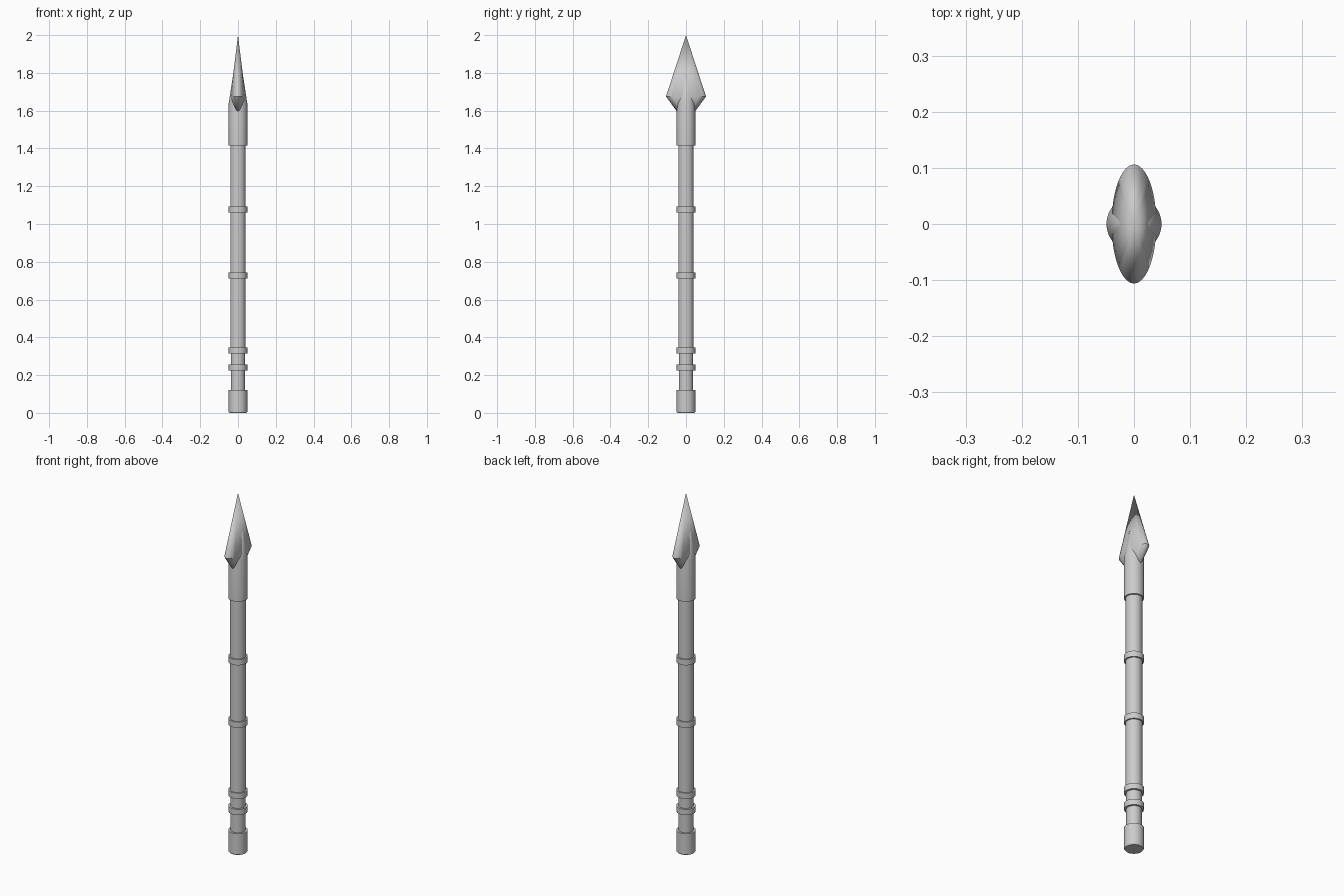
import bpy, bmesh, math

if "Cube" in bpy.data.objects:
    bpy.data.objects.remove(bpy.data.objects["Cube"])

SIDES = 48


def lathe(name, profile, sx=1.0, sy=1.0):
    """Revolve (radius, z) points around z; radius 0 makes a pole."""
    bm = bmesh.new()
    rings = []
    for r, z in profile:
        if r == 0:
            rings.append([bm.verts.new((0, 0, z))] * SIDES)
        else:
            rings.append([bm.verts.new((r * sx * math.cos(2 * math.pi * i / SIDES),
                                        r * sy * math.sin(2 * math.pi * i / SIDES), z))
                          for i in range(SIDES)])
    for a, b in zip(rings, rings[1:]):
        for i in range(SIDES):
            j = (i + 1) % SIDES
            bm.faces.new(list(dict.fromkeys((a[i], a[j], b[j], b[i]))))
    bmesh.ops.recalc_face_normals(bm, faces=bm.faces)
    mesh = bpy.data.meshes.new(name)
    bm.to_mesh(mesh)
    bm.free()
    ob = bpy.data.objects.new(name, mesh)
    bpy.context.collection.objects.link(ob)
    bpy.ops.object.select_all(action='DESELECT')
    ob.select_set(True)
    bpy.context.view_layer.objects.active = ob
    bpy.ops.object.shade_smooth_by_angle(angle=math.radians(30))
    return ob


def band(name, z0, z1, r=0.049):
    return lathe(name, [(0, z0), (r, z0), (r, z1), (0, z1)])


# Shaft, slightly slimmer at the grip end
lathe("shaft", [(0, 0.05), (0.038, 0.05), (0.038, 0.33), (0.041, 0.33),
                (0.041, 1.45), (0, 1.45)])

# Butt cap with a small bevel underneath
lathe("butt_cap", [(0, 0), (0.045, 0), (0.049, 0.006), (0.049, 0.12), (0, 0.12)])

# Raised rings along the shaft
for i, z in enumerate((0.24, 0.33, 0.727, 1.076)):
    band(f"shaft_ring_{i + 1}", z - 0.016, z + 0.016)

# Socket that tapers into a central ridge inside the blade
lathe("head_socket", [(0, 1.415), (0.049, 1.415), (0.049, 1.64), (0, 1.96)])

# Flattened blade: long point above, short taper below
lathe("blade", [(0, 1.53), (1, 1.675), (0, 2.0)], sx=0.04, sy=0.106)
